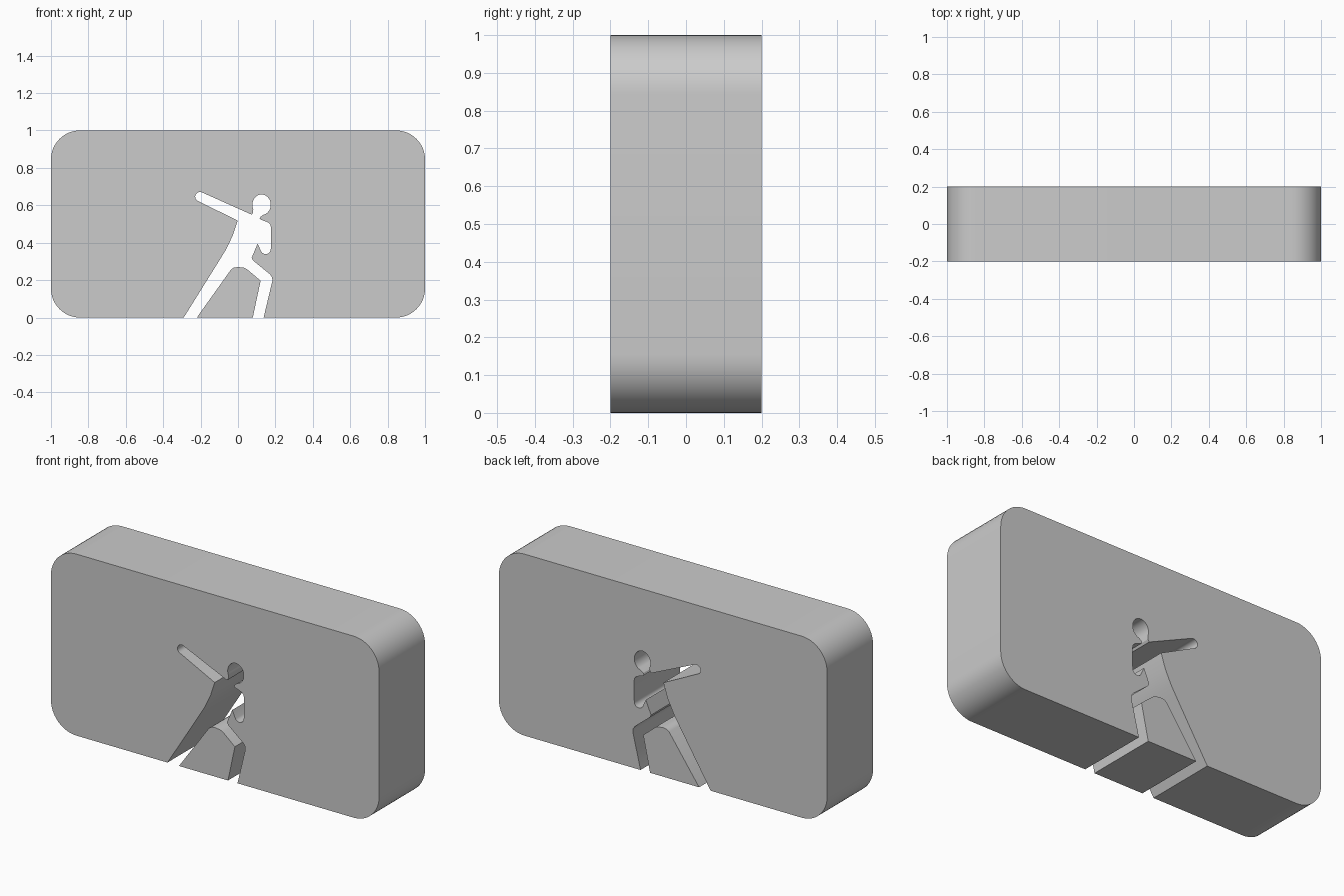
import bpy, bmesh, math

if "Cube" in bpy.data.objects:
    bpy.data.objects.remove(bpy.data.objects["Cube"])


def arc(cx, cz, rx, rz, a0, a1, n=12):
    pts = []
    for i in range(n + 1):
        a = math.radians(a0 + (a1 - a0) * i / n)
        pts.append((cx + rx * math.cos(a), cz + rz * math.sin(a)))
    return pts


def slab(name, outline, half=0.2):
    bm = bmesh.new()
    face = bm.faces.new([bm.verts.new((x, -half, z)) for x, z in outline])
    ext = bmesh.ops.extrude_face_region(bm, geom=[face])
    moved = [v for v in ext["geom"] if isinstance(v, bmesh.types.BMVert)]
    bmesh.ops.translate(bm, vec=(0, 2 * half, 0), verts=moved)
    bmesh.ops.recalc_face_normals(bm, faces=bm.faces)
    mesh = bpy.data.meshes.new(name)
    bm.to_mesh(mesh)
    bm.free()
    obj = bpy.data.objects.new(name, mesh)
    bpy.context.collection.objects.link(obj)
    bpy.ops.object.select_all(action='DESELECT')
    obj.select_set(True)
    bpy.context.view_layer.objects.active = obj
    bpy.ops.object.shade_smooth_by_angle(angle=math.radians(30))


# Rounded outer border, from the right foot round to the left foot
R = 0.155
border = []
for k, (sx, z) in enumerate([(1, R), (1, 1 - R), (-1, 1 - R), (-1, R)]):
    border += arc(sx * (1 - R), z, R, R, -90 + 90 * k, 90 * k)

# Cut-out silhouette, clockwise from the left foot
figure = [(-0.29, 0), (-0.103, 0.30), (-0.065, 0.362), (-0.028, 0.438), (-0.002, 0.518)]
figure += arc(-0.203, 0.646, 0.026, 0.025, 246, 66, 10)            # raised hand
figure += [(0.073, 0.55), (0.081, 0.562)]                          # neck
figure += arc(0.126, 0.603, 0.049, 0.055, 205, -60, 24)            # head
figure += [(0.132, 0.547), (0.12, 0.538), (0.116, 0.528), (0.122, 0.523)]
figure += [(0.16, 0.509), (0.172, 0.499), (0.177, 0.48), (0.177, 0.40)]  # shoulder
figure += arc(0.148, 0.365, 0.027, 0.026, 0, -150, 10)             # lowered hand
figure += [(0.105, 0.395), (0.073, 0.32), (0.079, 0.306)]          # waist
figure += [(0.172, 0.23), (0.182, 0.215), (0.184, 0.197), (0.137, 0)]  # front leg
slab("plate", border + figure)

# Block left standing between the legs
slab("leg_gap_block", [(-0.22, 0), (0.079, 0), (0.121, 0.197), (0.047, 0.259),
                       (0.032, 0.266), (0.0, 0.27), (-0.022, 0.267), (-0.037, 0.257)])
